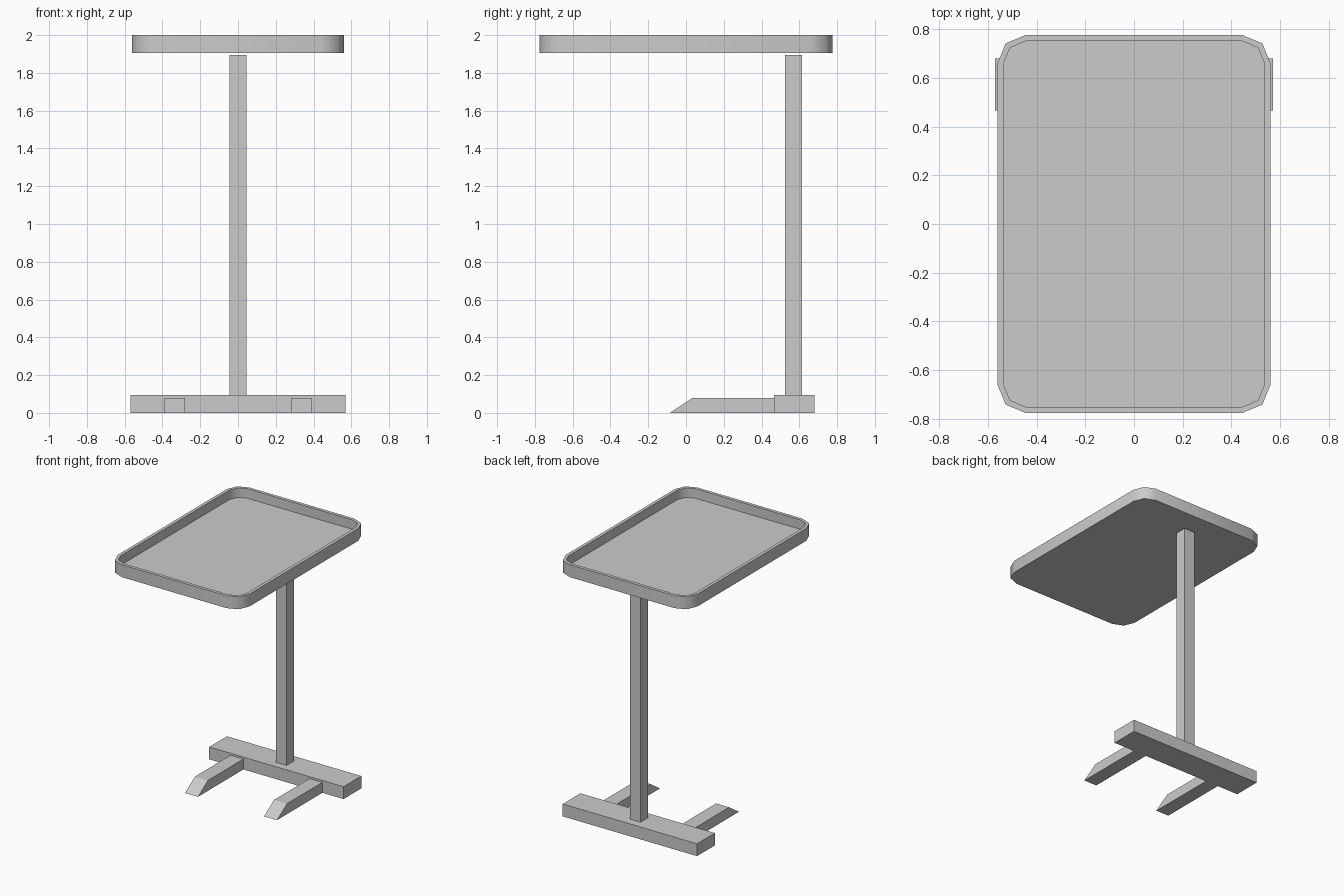
import bpy
import bmesh
import math
from mathutils import Vector

if "Cube" in bpy.data.objects:
    bpy.data.objects.remove(bpy.data.objects["Cube"], do_unlink=True)

GREY = (0.6, 0.6, 0.6, 1.0)
mat = bpy.data.materials.new("light_grey")
mat.use_nodes = True
mat.diffuse_color = GREY
mat.node_tree.nodes["Principled BSDF"].inputs["Base Color"].default_value = GREY


def finish(name, bm):
    bmesh.ops.recalc_face_normals(bm, faces=bm.faces)
    mesh = bpy.data.meshes.new(name)
    bm.to_mesh(mesh)
    bm.free()
    mesh.materials.append(mat)
    obj = bpy.data.objects.new(name, mesh)
    bpy.context.collection.objects.link(obj)
    return obj


def prism(name, points, direction):
    """Extrude a closed outline along a direction."""
    bm = bmesh.new()
    face = bm.faces.new([bm.verts.new(p) for p in points])
    new = bmesh.ops.extrude_face_region(bm, geom=[face], use_keep_orig=True)["geom"]
    moved = [v for v in new if isinstance(v, bmesh.types.BMVert)]
    bmesh.ops.translate(bm, verts=moved, vec=Vector(direction))
    return finish(name, bm)


def box(name, x, y, z):
    outline = [(x[0], y[0], z[0]), (x[1], y[0], z[0]),
               (x[1], y[1], z[0]), (x[0], y[1], z[0])]
    return prism(name, outline, (0, 0, z[1] - z[0]))


def rounded_loop(bm, half_x, half_y, radius, z, steps=2):
    """Ring of vertices around a rectangle with rounded corners."""
    ring = []
    for corner, (sx, sy) in enumerate([(1, 1), (-1, 1), (-1, -1), (1, -1)]):
        for i in range(steps + 1):
            a = math.pi / 2 * (corner + i / steps)
            ring.append(bm.verts.new((sx * (half_x - radius) + radius * math.cos(a),
                                      sy * (half_y - radius) + radius * math.sin(a), z)))
    return ring


# Base bar and upright post
box("base_bar", (-0.57, 0.57), (0.465, 0.68), (0, 0.095))
box("post", (-0.045, 0.045), (0.525, 0.615), (0.095, 1.895))

# Feet with sloped toes
for name, x in (("left_foot", 0.28), ("right_foot", -0.39)):
    side = [(-0.085, 0), (0.465, 0), (0.465, 0.08), (0.035, 0.08)]
    prism(name, [(x, y, z) for y, z in side], (0.11, 0, 0))

# Tray: outer wall, rim, inner wall and floor
bm = bmesh.new()
HX, HY, R, WALL = 0.56, 0.775, 0.115, 0.025
rings = [rounded_loop(bm, HX, HY, R, 1.905),
         rounded_loop(bm, HX, HY, R, 2.0),
         rounded_loop(bm, HX - WALL, HY - WALL, R - WALL, 2.0),
         rounded_loop(bm, HX - WALL, HY - WALL, R - WALL, 1.927)]
for low, high in zip(rings, rings[1:]):
    for i in range(len(low)):
        j = (i + 1) % len(low)
        bm.faces.new((low[i], low[j], high[j], high[i]))
bm.faces.new(rings[0])
bm.faces.new(rings[-1])
tray = finish("tray", bm)

# Smooth rounded corners, keeping the rim sharp
bpy.ops.object.select_all(action="DESELECT")
tray.select_set(True)
bpy.context.view_layer.objects.active = tray
bpy.ops.object.shade_smooth_by_angle(angle=math.radians(50))
